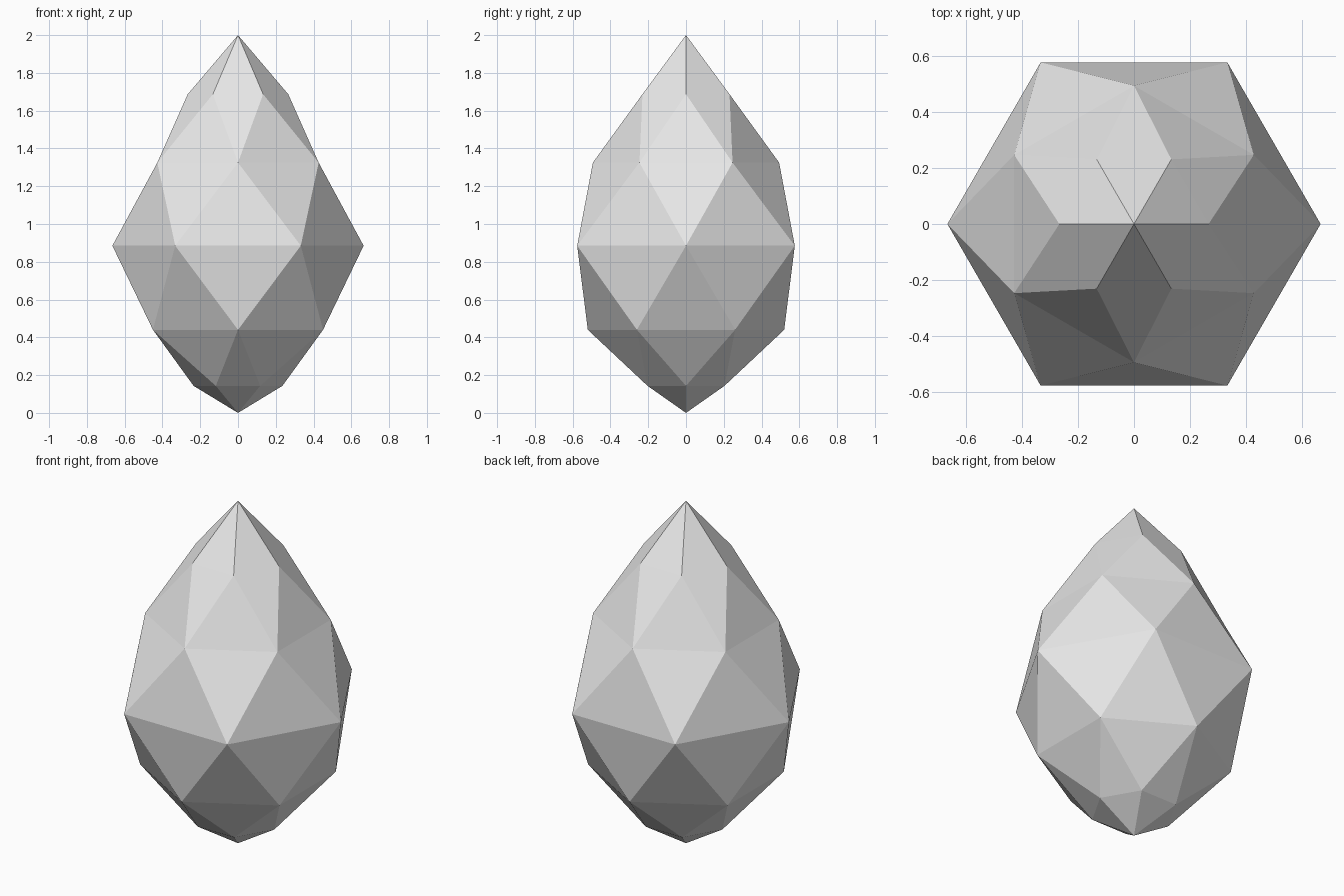
import bpy, bmesh
from math import cos, sin, pi

cube = bpy.data.objects.get("Cube")
if cube:
    bpy.data.objects.remove(cube, do_unlink=True)

# Plain grey stone
grey = bpy.data.materials.new("light grey")
grey.use_nodes = True
colour = (0.8, 0.8, 0.8, 1)
grey.diffuse_color = colour
grey.node_tree.nodes["Principled BSDF"].inputs["Base Color"].default_value = colour

SIDES = 6
# Height and radius of each ring, bottom to top; every other ring is turned half a step
RINGS = [(0.143, 0.235), (0.44, 0.52), (0.885, 0.665), (1.325, 0.493), (1.687, 0.266)]

bm = bmesh.new()
rings = []
for level, (z, r) in enumerate(RINGS):
    angles = [(i + 0.5 * (level % 2)) * 2 * pi / SIDES for i in range(SIDES)]
    rings.append([bm.verts.new((r * cos(a), r * sin(a), z)) for a in angles])

# Staggered triangle bands between neighbouring rings
for level, (low, high) in enumerate(zip(rings, rings[1:])):
    for i in range(SIDES):
        j = (i + 1) % SIDES
        if level % 2 == 0:
            bm.faces.new((low[i], low[j], high[i]))
            bm.faces.new((low[j], high[j], high[i]))
        else:
            bm.faces.new((low[i], low[j], high[j]))
            bm.faces.new((low[i], high[j], high[i]))

# Pointed ends
for ring, z in ((rings[0], 0), (rings[-1], 2)):
    tip = bm.verts.new((0, 0, z))
    for i in range(SIDES):
        bm.faces.new((ring[i], ring[(i + 1) % SIDES], tip))
bmesh.ops.recalc_face_normals(bm, faces=bm.faces)

mesh = bpy.data.meshes.new("faceted_gem")
bm.to_mesh(mesh)
bm.free()
mesh.materials.append(grey)
gem = bpy.data.objects.new("faceted_gem", mesh)
bpy.context.collection.objects.link(gem)
